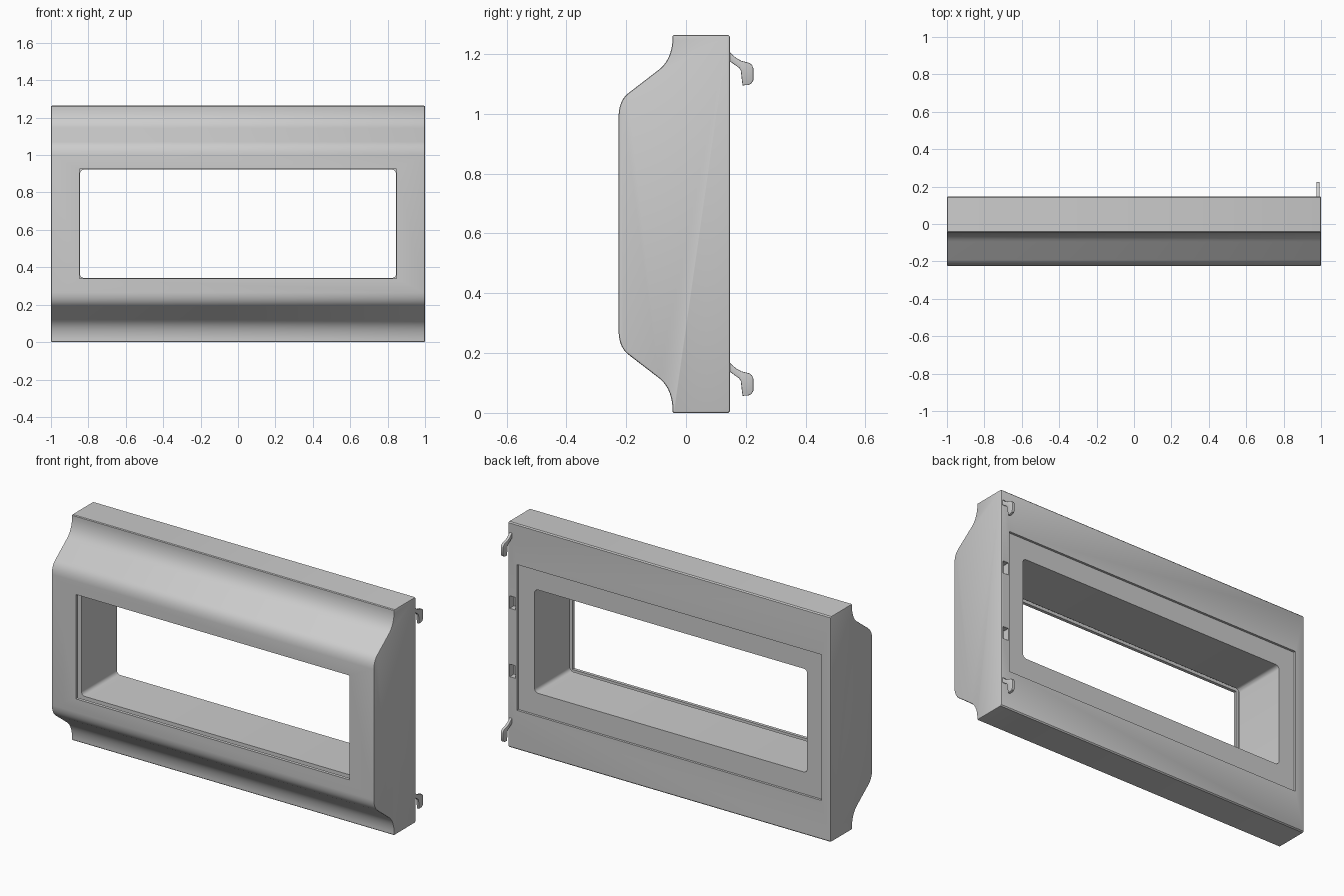
import bpy, bmesh, math
from mathutils import Vector

if "Cube" in bpy.data.objects:
    bpy.data.objects.remove(bpy.data.objects["Cube"])

H = 1.264          # overall height
MID = H / 2


def curve(a, c, b, n=8):
    """Quadratic bend from a to b pulled towards c."""
    return [((1-t)**2*a[0] + 2*t*(1-t)*c[0] + t*t*b[0],
             (1-t)**2*a[1] + 2*t*(1-t)*c[1] + t*t*b[1])
            for t in (i / n for i in range(n + 1))]


def extrude(name, pts, x0, x1, bevel=0.0, segments=2):
    """Extrude a (y, z) outline along x and round the end-cap rims."""
    bm = bmesh.new()
    lo = bm.faces.new([bm.verts.new((x0, y, z)) for y, z in pts])
    ext = bmesh.ops.extrude_face_region(bm, geom=[lo], use_keep_orig=True)
    verts = [v for v in ext['geom'] if isinstance(v, bmesh.types.BMVert)]
    bmesh.ops.translate(bm, verts=verts, vec=(x1 - x0, 0, 0))
    bmesh.ops.recalc_face_normals(bm, faces=bm.faces)
    if bevel:
        rims = [e for e in bm.edges
                if abs(e.verts[0].co.x - e.verts[1].co.x) < 1e-6]
        bmesh.ops.bevel(bm, geom=rims, offset=bevel, segments=segments,
                        profile=0.5, affect='EDGES')
    return finish(name, bm)


def box(name, x, y, z, radius=0.0):
    """Box from ranges; radius rounds the edges that run along y."""
    bm = bmesh.new()
    bmesh.ops.create_cube(bm, size=1)
    for v in bm.verts:
        v.co = Vector([r[0] if c < 0 else r[1] for c, r in zip(v.co, (x, y, z))])
    if radius:
        along = [e for e in bm.edges
                 if abs(e.verts[0].co.y - e.verts[1].co.y) > 1e-6]
        bmesh.ops.bevel(bm, geom=along, offset=radius, segments=5,
                        profile=0.5, affect='EDGES')
    return finish(name, bm)


def finish(name, bm):
    mesh = bpy.data.meshes.new(name)
    bm.to_mesh(mesh)
    bm.free()
    ob = bpy.data.objects.new(name, mesh)
    bpy.context.collection.objects.link(ob)
    return ob


def activate(ob):
    bpy.ops.object.select_all(action='DESELECT')
    ob.select_set(True)
    bpy.context.view_layer.objects.active = ob


def cut(ob, cutter):
    cutter.hide_render = True
    mod = ob.modifiers.new("cut", 'BOOLEAN')
    mod.operation, mod.solver, mod.object = 'DIFFERENCE', 'EXACT', cutter
    activate(ob)
    bpy.ops.object.modifier_apply(modifier=mod.name)
    bpy.data.objects.remove(cutter)


# Door body: S-curved shoulders mirrored about mid height
lower = ([(0.147, 0.006), (0.141, 0.0), (-0.041, 0.0), (-0.045, 0.004)]
         + curve((-0.045, 0.02), (-0.05, 0.088), (-0.095, 0.12))
         + curve((-0.19, 0.193), (-0.222, 0.216), (-0.225, 0.265)))
upper = [(y, H - z) for y, z in reversed(lower)]
body = extrude("door_body", lower + upper, -1, 1, bevel=0.006)

# Window: tunnel, glass groove and square front lip
cut(body, box("tunnel_cutter", (-0.845, 0.845), (-0.19, 0.3), (0.343, 0.922), 0.022))
cut(body, box("groove_cutter", (-0.865, 0.865), (-0.207, -0.18), (0.323, 0.942)))
cut(body, box("lip_cutter", (-0.848, 0.848), (-0.3, -0.19), (0.34, 0.925)))

# Shallow recess on the back face
cut(body, box("recess_cutter", (-0.944, 0.944), (0.134, 0.3), (0.22, 1.037)))

# Two small latch pockets on the hook side
for z in (0.815, 0.432):
    cut(body, box("pocket_cutter", (0.953, 0.99), (0.11, 0.3), (z - 0.035, z + 0.035)))

# Latch hooks
hook = [(0.14, 0.04), (0.147, 0.035), (0.167, 0.017), (0.185, 0.007),
        (0.212, 0.0), (0.221, -0.007), (0.225, -0.018), (0.225, -0.058),
        (0.219, -0.069), (0.208, -0.074), (0.189, -0.075), (0.183, -0.025),
        (0.178, -0.017), (0.147, 0.005), (0.14, 0.009)]
hooks = [extrude(name, [(y, z + z0) for y, z in hook], 0.976, 0.992, 0.003)
         for name, z0 in (("upper_latch_hook", 1.17), ("lower_latch_hook", 0.132))]

for ob in [body] + hooks:
    activate(ob)
    bpy.ops.object.shade_smooth_by_angle(angle=math.radians(30))
